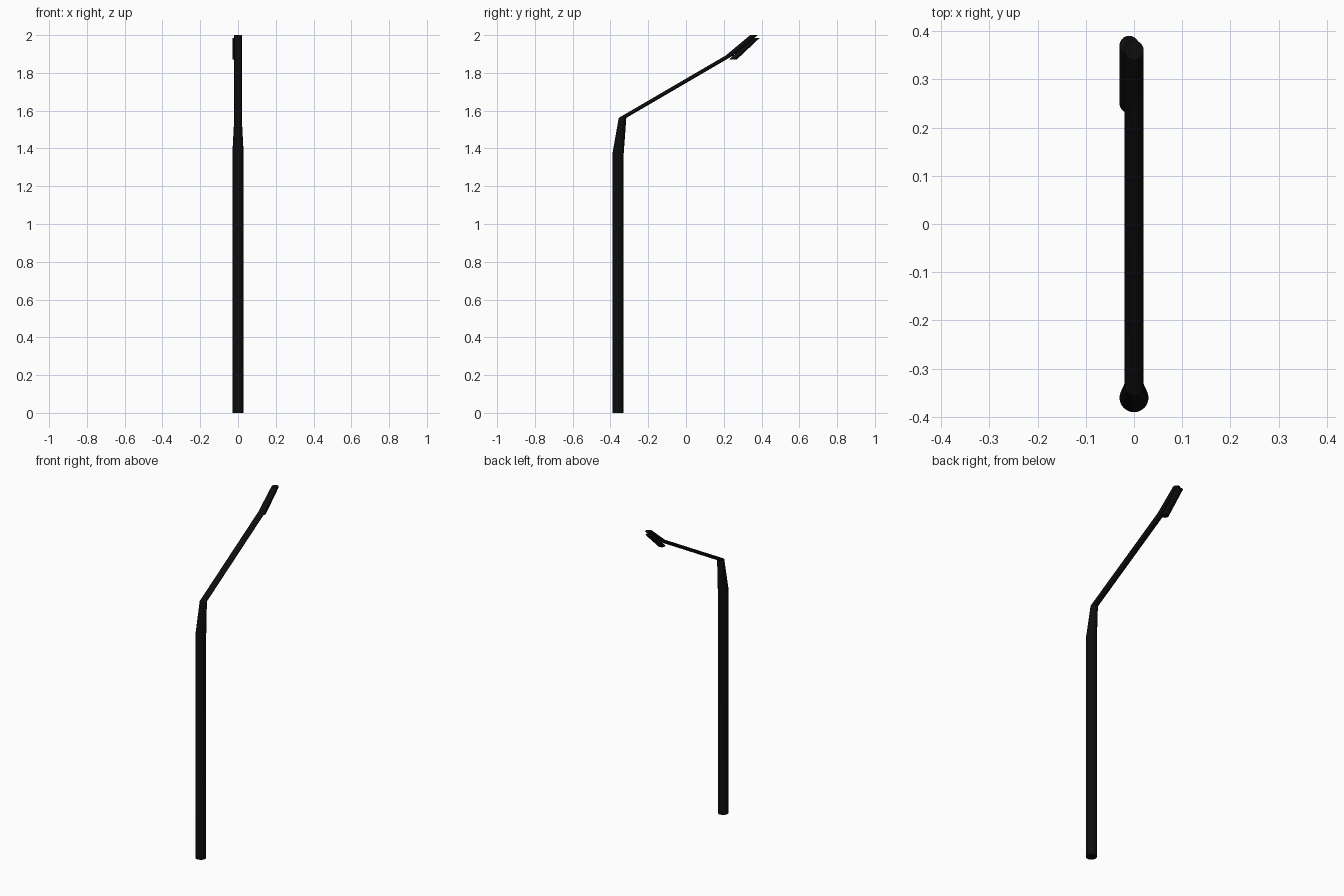
import bpy, bmesh
from math import cos, sin, tau, radians

if "Cube" in bpy.data.objects:
    bpy.data.objects.remove(bpy.data.objects["Cube"])

SIDES = 32

black = bpy.data.materials.new("black_paint")
black.diffuse_color = (0.004, 0.004, 0.004, 1)
black.use_nodes = True
black.node_tree.nodes["Principled BSDF"].inputs["Base Color"].default_value = black.diffuse_color


def tube(name, rings):
    """Loft level circles given as (x, y, z, radius), closed at both ends."""
    bm = bmesh.new()
    loops = [[bm.verts.new((x + r * cos(tau * i / SIDES), y + r * sin(tau * i / SIDES), z))
              for i in range(SIDES)] for x, y, z, r in rings]
    for low, high in zip(loops, loops[1:]):
        for i in range(SIDES):
            j = (i + 1) % SIDES
            bm.faces.new((low[i], low[j], high[j], high[i]))
    bm.faces.new(loops[0][::-1])
    bm.faces.new(loops[-1])
    bmesh.ops.recalc_face_normals(bm, faces=bm.faces)
    mesh = bpy.data.meshes.new(name)
    bm.to_mesh(mesh)
    bm.free()
    mesh.materials.append(black)
    obj = bpy.data.objects.new(name, mesh)
    bpy.context.collection.objects.link(obj)
    bpy.ops.object.select_all(action='DESELECT')
    obj.select_set(True)
    bpy.context.view_layer.objects.active = obj
    bpy.ops.object.shade_smooth_by_angle(angle=radians(30))
    return obj


# Pole with tapered neck, flowing into the slanted arm
tube("pole_and_arm", [
    (0, -0.36, 0.0, 0.03),
    (0, -0.36, 1.37, 0.03),
    (0, -0.336, 1.562, 0.02),
    (0, 0.23, 1.892, 0.02),
    (0, 0.36, 2.0, 0.02),
])

# Lamp slung under the end of the arm, slightly to one side
tube("lamp", [
    (-0.01, 0.25, 1.872, 0.02),
    (-0.01, 0.37, 1.985, 0.02),
])
